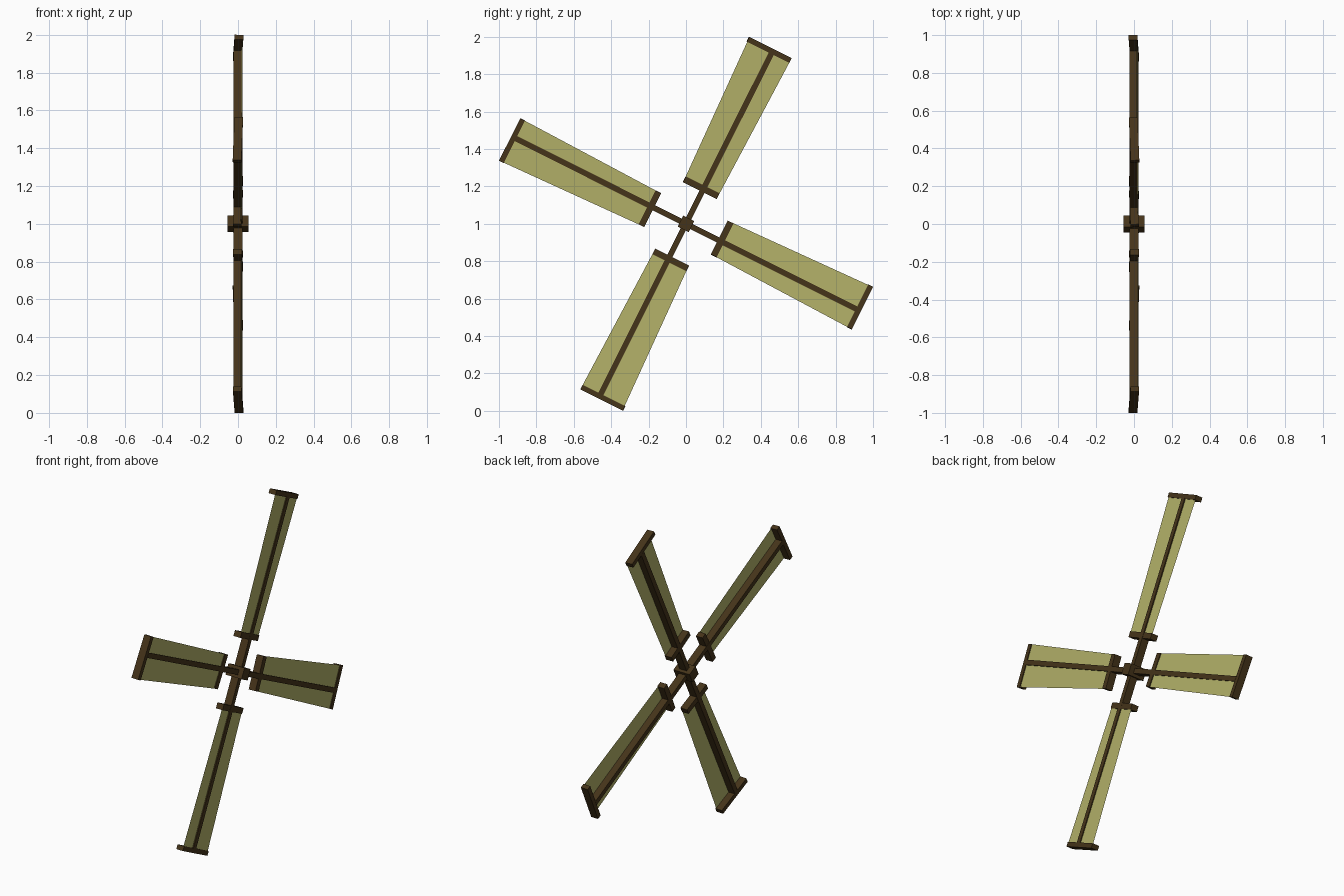
import bpy, math
from mathutils import Vector

if "Cube" in bpy.data.objects:
    bpy.data.objects.remove(bpy.data.objects["Cube"])

ANGLE = math.radians(26.6)   # lean of the first sail from vertical
PITCH = math.radians(2.0)    # slight pitch of the sails
CENTRE = Vector((0, 0, 1))


def material(name, rgb):
    m = bpy.data.materials.new(name)
    m.diffuse_color = (*rgb, 1)
    m.use_nodes = True
    m.node_tree.nodes["Principled BSDF"].inputs["Base Color"].default_value = m.diffuse_color
    return m


wood = material("dark_wood", (0.06, 0.034, 0.01))
cloth = material("sail_cloth", (0.45, 0.44, 0.14))


def place(p, turn, pitch):
    """Local (x, u, v): u runs outward along the arm, v across the sail."""
    x, u, v = p
    x, v = (x * math.cos(pitch) - v * math.sin(pitch),
            x * math.sin(pitch) + v * math.cos(pitch))
    s, c = math.sin(turn), math.cos(turn)
    return CENTRE + Vector((x, u * s + v * c, u * c - v * s))


def make(name, pts, faces, mat, turn, pitch=0.0):
    me = bpy.data.meshes.new(name)
    me.from_pydata([place(p, turn, pitch) for p in pts], [], faces)
    me.materials.append(mat)
    ob = bpy.data.objects.new(name, me)
    bpy.context.collection.objects.link(ob)
    return ob


def box(name, xs, us, vs, turn, pitch=0.0):
    pts = [(x, u, v) for x in xs for u in us for v in vs]
    faces = [(0, 2, 3, 1), (4, 5, 7, 6), (0, 1, 5, 4),
             (2, 6, 7, 3), (0, 4, 6, 2), (1, 3, 7, 5)]
    # local axes are left/right-handed as (x, u, v); flip to face outward
    return make(name, pts, [f[::-1] for f in faces], mat=wood, turn=turn, pitch=pitch)


# Hub block
box("hub", (-0.055, 0.055), (-0.033, 0.033), (-0.033, 0.033), ANGLE)

# Two long spars crossing at the hub
for i in range(2):
    box(f"spar_{i + 1}", (-0.024, 0.024), (-1.02, 1.02), (-0.015, 0.015),
        ANGLE + i * math.pi / 2)

# Four sails: inner bar, tip bar and tapered cloth near the outer face
for i in range(4):
    turn = ANGLE + i * math.pi / 2
    pitch = PITCH if i % 2 == 0 else -PITCH
    box(f"inner_bar_{i + 1}", (-0.023, 0.023), (0.192, 0.226), (-0.115, 0.087), turn, pitch)
    box(f"tip_bar_{i + 1}", (-0.023, 0.023), (1.017, 1.045), (-0.146, 0.108), turn, pitch)
    sail = [(0.018, 0.21, -0.115), (0.018, 0.21, 0.087),
            (0.018, 1.03, 0.108), (0.018, 1.03, -0.144)]
    make(f"sail_{i + 1}", sail, [(0, 1, 2, 3)], cloth, turn, pitch)
